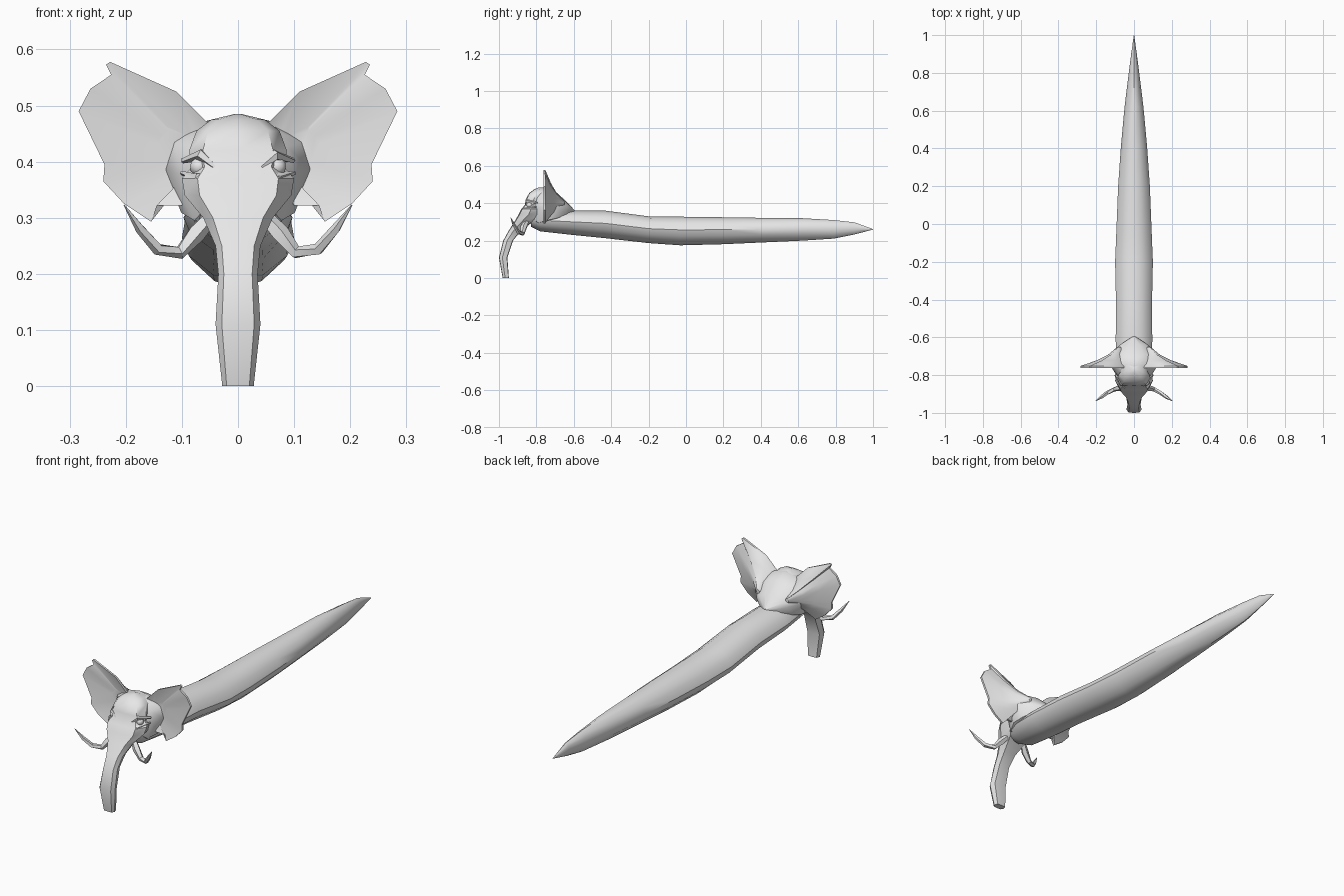
import bpy, bmesh, math
from mathutils import Vector

if "Cube" in bpy.data.objects:
    bpy.data.objects.remove(bpy.data.objects["Cube"])

grey = bpy.data.materials.new("light_grey")
grey.diffuse_color = (0.8, 0.8, 0.8, 1)
grey.use_nodes = True
grey.node_tree.nodes["Principled BSDF"].inputs["Base Color"].default_value = grey.diffuse_color


def finish(name, bm, angle=35):
    bmesh.ops.remove_doubles(bm, verts=bm.verts, dist=0.0002)
    bmesh.ops.recalc_face_normals(bm, faces=bm.faces)
    me = bpy.data.meshes.new(name)
    bm.to_mesh(me)
    bm.free()
    me.materials.append(grey)
    ob = bpy.data.objects.new(name, me)
    bpy.context.collection.objects.link(ob)
    bpy.ops.object.select_all(action='DESELECT')
    ob.select_set(True)
    bpy.context.view_layer.objects.active = ob
    bpy.ops.object.shade_smooth_by_angle(angle=math.radians(angle))
    return ob


def loft(name, rings, angle=35):
    """Skin a list of equal-length closed rings and cap both ends."""
    bm = bmesh.new()
    vs = [[bm.verts.new(p) for p in r] for r in rings]
    n = len(vs[0])
    for a, b in zip(vs, vs[1:]):
        for i in range(n):
            j = (i + 1) % n
            bm.faces.new((a[i], a[j], b[j], b[i]))
    bm.faces.new(vs[0])
    bm.faces.new(vs[-1])
    return finish(name, bm, angle)


def mirrored(half):
    """Close a half profile (x, t) that starts and ends on the centre line."""
    return half + [(-x, t) for x, t in reversed(half[1:-1])]


def tube(name, path, radii, sides):
    """Tapered tube along a path."""
    pts = [Vector(p) for p in path]
    rings = []
    for i, p in enumerate(pts):
        d = (pts[min(i + 1, len(pts) - 1)] - pts[max(i - 1, 0)]).normalized()
        u = d.cross(Vector((0, 1, 0))).normalized()
        v = d.cross(u)
        rings.append([p + radii[i] * (u * math.cos(a) + v * math.sin(a))
                      for a in (2 * math.pi * k / sides for k in range(sides))])
    return loft(name, rings, 30)


# long tapering body: y, bottom, top, half width
body_section = mirrored([(0, 1), (.45, .93), (.82, .76), (1, .54),
                         (.88, .32), (.45, .08), (0, 0)])
body = [(-.83, .275, .35, .05), (-.78, .25, .36, .085), (-.62, .232, .36, .097),
        (-.43, .213, .36, .095), (-.2, .187, .33, .1), (-.03, .175, .328, .093),
        (.2, .181, .325, .084), (.4, .19, .322, .07), (.62, .2, .32, .05),
        (.79, .211, .31, .029), (.9, .233, .298, .015), (1.0, .259, .262, .001)]
loft("body", [[(x * w, y, b + t * (h - b)) for x, t in body_section]
              for y, b, h, w in body], 40)

# back of the head: y, bottom, top, half width
skull_section = mirrored([(0, 1), (.42, .95), (.88, .75), (1, .5), (.78, .1), (0, 0)])
skull = [(-.825, .31, .45, .065), (-.79, .275, .477, .1), (-.74, .29, .483, .13),
         (-.69, .305, .455, .118), (-.64, .33, .41, .075), (-.595, .352, .362, .006)]
loft("skull", [[(x * w, y, b + t * (h - b)) for x, t in skull_section]
               for y, b, h, w in skull], 40)

# face and trunk: z, front y, back y, half width
face_section = mirrored([(0, 0), (.72, .04), (1, .4), (.8, .95), (0, 1)])
face = [(0, -.98, -.947, .028), (.11, -1.0, -.955, .04), (.2, -.977, -.925, .035),
        (.25, -.95, -.885, .04), (.3, -.918, -.82, .062), (.34, -.895, -.76, .095),
        (.37, -.88, -.75, .1), (.39, -.862, -.75, .083), (.42, -.857, -.75, .087),
        (.455, -.838, -.74, .074), (.475, -.81, -.74, .048), (.485, -.785, -.765, .006)]
loft("face_and_trunk", [[(x * w, f + t * (b - f), z) for x, t in face_section]
                        for z, f, b, w in face], 35)

ear_outline = [(.05, .465), (.11, .525), (.228, .578), (.235, .573), (.226, .555),
               (.263, .53), (.284, .49), (.238, .395), (.24, .365), (.203, .325),
               (.155, .293), (.145, .322), (.1, .322), (.07, .36)]
root = (.07, .4)


def ear_ring(s, k, y):
    return [(s * (root[0] + (x - root[0]) * k), y, root[1] + (z - root[1]) * k)
            for x, z in ear_outline]


for s, side in ((1, "left"), (-1, "right")):
    # ear: slightly dished front, back swelling towards the skull
    loft(side + "_ear", [ear_ring(s, .35, -.742), ear_ring(s, 1, -.762),
                         ear_ring(s, 1, -.752), ear_ring(s, .6, -.722),
                         ear_ring(s, .3, -.69), ear_ring(s, .08, -.65)], 40)
    # tusk
    tube(side + "_tusk", [(s * x, y, z) for x, y, z in
                          [(.045, -.85, .305), (.075, -.868, .272), (.104, -.875, .238),
                           (.143, -.895, .244), (.174, -.918, .28), (.203, -.937, .323)]],
         [.013, .017, .012, .011, .009, .001], 5)
    # eyelids
    tube(side + "_upper_lid", [(s * x, y, z) for x, y, z in
                               [(.042, -.855, .39), (.064, -.85, .412), (.098, -.795, .402)]],
         [.005, .011, .005], 5)
    tube(side + "_lower_lid", [(s * x, y, z) for x, y, z in
                               [(.046, -.865, .378), (.07, -.862, .371), (.1, -.8, .38)]],
         [.004, .009, .004], 5)
    # eyeball
    bm = bmesh.new()
    bmesh.ops.create_icosphere(bm, subdivisions=2, radius=.017)
    bmesh.ops.translate(bm, verts=bm.verts, vec=(s * .069, -.836, .391))
    finish(side + "_eye", bm)
